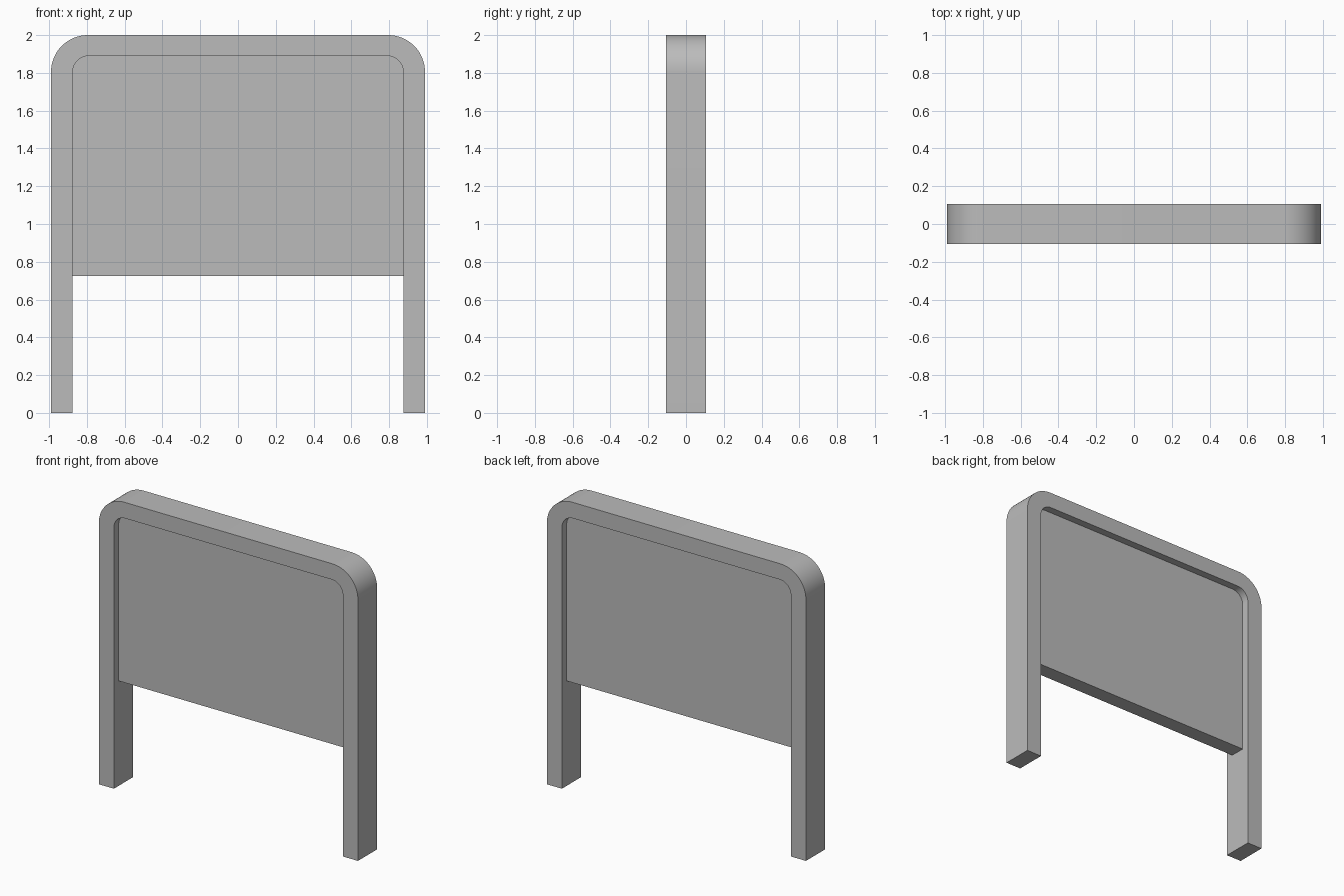
import bpy, bmesh, math

cube = bpy.data.objects.get("Cube")
if cube:
    bpy.data.objects.remove(cube, do_unlink=True)

grey = bpy.data.materials.new("plain grey")
grey.use_nodes = True
COLOUR = (0.5, 0.5, 0.5, 1)
grey.diffuse_color = COLOUR
grey.node_tree.nodes["Principled BSDF"].inputs["Base Color"].default_value = COLOUR

STEPS = 16


def arch(half_width, top, radius, bottom):
    """Outline from the left foot over two rounded corners to the right foot."""
    corner = []
    for i in range(STEPS + 1):
        a = math.pi / 2 * i / STEPS
        corner.append((half_width - radius + radius * math.cos(a),
                       top - radius + radius * math.sin(a)))
    left = [(half_width, bottom)] + corner
    return left + [(-x, z) for x, z in reversed(left)]


def extrude_faces(name, points, faces, half_depth):
    """Solid made by extruding a flat front along y."""
    bm = bmesh.new()
    verts = [bm.verts.new((x, -half_depth, z)) for x, z in points]
    front = [bm.faces.new([verts[i] for i in f]) for f in faces]
    back = bmesh.ops.extrude_face_region(bm, geom=front, use_keep_orig=True)
    moved = [v for v in back["geom"] if isinstance(v, bmesh.types.BMVert)]
    bmesh.ops.translate(bm, verts=moved, vec=(0, 2 * half_depth, 0))
    bmesh.ops.recalc_face_normals(bm, faces=bm.faces)
    mesh = bpy.data.meshes.new(name)
    bm.to_mesh(mesh)
    bm.free()
    mesh.materials.append(grey)
    obj = bpy.data.objects.new(name, mesh)
    bpy.context.collection.objects.link(obj)
    bpy.ops.object.select_all(action="DESELECT")
    obj.select_set(True)
    bpy.context.view_layer.objects.active = obj
    bpy.ops.object.shade_smooth_by_angle(angle=math.radians(30))


# Bent frame with two legs: a strip between outer and inner arches
outer = arch(0.99, 2.0, 0.195, 0)
inner = arch(0.875, 1.89, 0.085, 0)
n = len(outer)
strip = [(i, i + 1, n + i + 1, n + i) for i in range(n - 1)]
extrude_faces("frame", outer + inner, strip, 0.105)

# Recessed panel filling the upper part of the frame
panel = arch(0.875, 1.89, 0.085, 0.725)
extrude_faces("panel", panel, [range(n)], 0.053)
